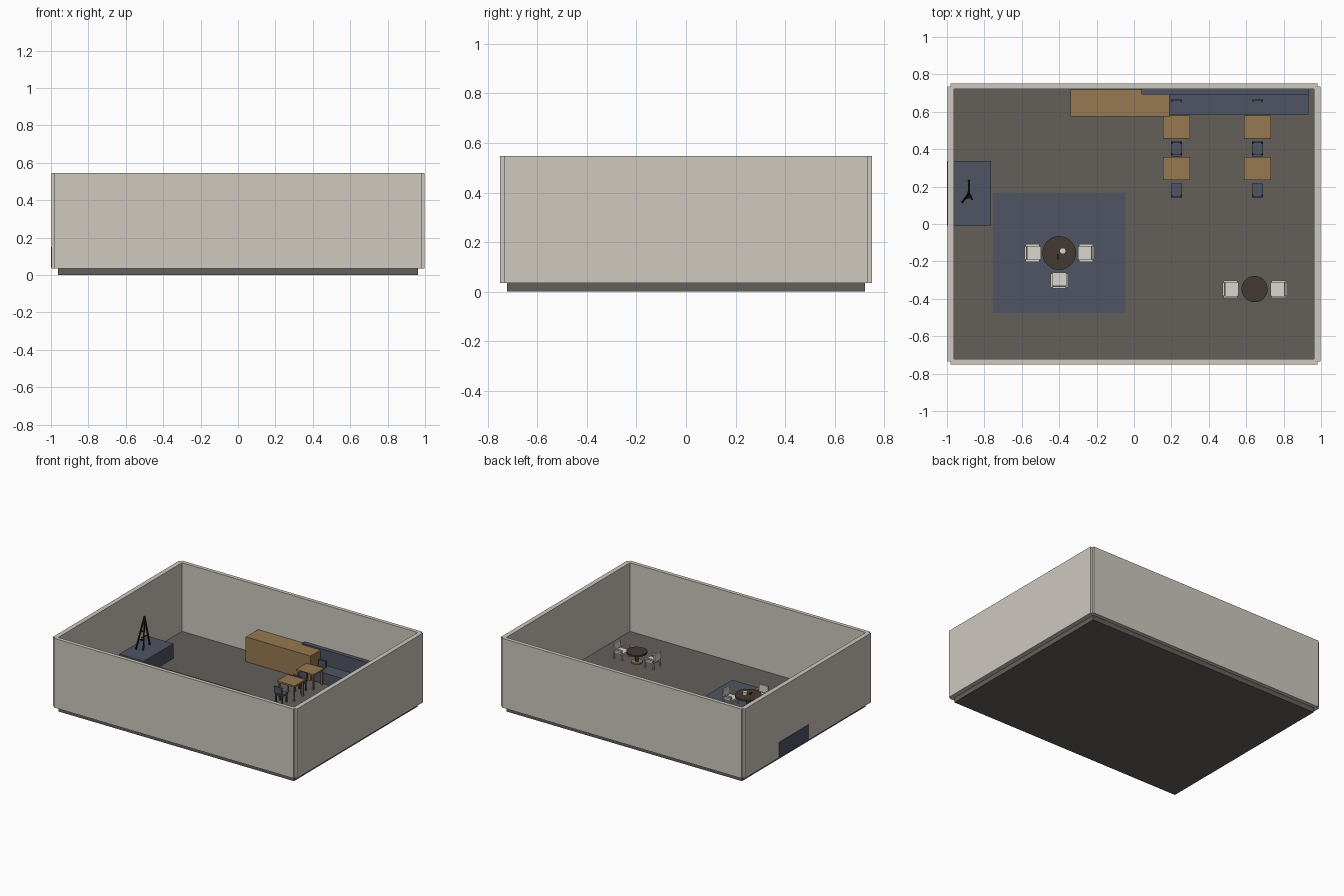
import bpy
import math
from mathutils import Vector, Matrix

if "Cube" in bpy.data.objects:
    bpy.data.objects.remove(bpy.data.objects["Cube"])


def material(name, rgb):
    m = bpy.data.materials.new(name)
    m.diffuse_color = (*rgb, 1)
    m.use_nodes = True
    m.node_tree.nodes["Principled BSDF"].inputs["Base Color"].default_value = m.diffuse_color
    return m


CREAM = material("cream wall", (0.62, 0.58, 0.52))
WHITE = material("off white", (0.70, 0.67, 0.61))
FLOOR = material("grey brown floor", (0.125, 0.115, 0.105))
WOOD = material("oak wood", (0.31, 0.19, 0.085))
BLUE = material("slate blue", (0.08, 0.09, 0.125))
BROWN = material("dark brown", (0.06, 0.042, 0.034))
BLACK = material("near black", (0.012, 0.01, 0.009))
FLOOR_Z = 0.04


def finish(name, mat):
    o = bpy.context.object
    o.name = name
    o.data.materials.append(mat)
    return o


def box(name, x, y, z, mat):
    """Box from three (low, high) ranges."""
    bpy.ops.mesh.primitive_cube_add(size=1)
    o = finish(name, mat)
    o.data.transform(Matrix.Translation([sum(r) / 2 for r in (x, y, z)])
                     @ Matrix.Diagonal((x[1] - x[0], y[1] - y[0], z[1] - z[0], 1)))
    return o


def disc(name, x, y, z, r, mat, sides=32):
    bpy.ops.mesh.primitive_cylinder_add(vertices=sides, radius=r, depth=z[1] - z[0],
                                        location=(x, y, sum(z) / 2))
    o = finish(name, mat)
    bpy.ops.object.shade_smooth_by_angle()
    return o


def stick(name, a, b, w, mat):
    """Square bar between two points."""
    a, b = Vector(a), Vector(b)
    bpy.ops.mesh.primitive_cube_add(size=1, location=(a + b) / 2)
    o = finish(name, mat)
    o.scale = (w, w, (b - a).length)
    o.rotation_euler = (b - a).to_track_quat('Z', 'Y').to_euler()
    return o


def group(name, parts, x, y, z, angle):
    """Join parts built at the origin and place them."""
    bpy.ops.object.select_all(action='DESELECT')
    for p in parts:
        p.select_set(True)
    bpy.context.view_layer.objects.active = parts[0]
    bpy.ops.object.join()
    o = bpy.context.object
    o.name = name
    o.location = (x, y, z)
    o.rotation_euler.z = angle


def legs(dx, dy, w, top, mat):
    h = w / 2
    return [box("leg", (sx * dx - h, sx * dx + h), (sy * dy - h, sy * dy + h), (0, top), mat)
            for sx in (-1, 1) for sy in (-1, 1)]


# Room shell
box("floor", (-0.963, 0.963), (-0.722, 0.722), (0, FLOOR_Z), FLOOR)
for s, side in ((-1, "front"), (1, "back")):
    box(side + "_wall", (-0.98, 0.98), sorted((s * 0.722, s * 0.75)), (0.035, 0.547), CREAM)
for s, side in ((-1, "left"), (1, "right")):
    box(side + "_wall", sorted((s * 0.963, s * 0.997)), (-0.735, 0.735), (0.035, 0.547), CREAM)

# Rug, stage, counter and wall bench
box("rug", (-0.755, -0.045), (-0.475, 0.165), (FLOOR_Z, 0.046), BLUE)
box("stage", (-1.0, -0.765), (-0.008, 0.337), (FLOOR_Z, 0.15), BLUE)
box("counter", (-0.34, 0.19), (0.575, 0.718), (FLOOR_Z, 0.222), WOOD)
box("bench_seat", (0.04, 0.933), (0.585, 0.72), (FLOOR_Z, 0.12), BLUE)
box("bench_back", (0.04, 0.933), (0.692, 0.726), (FLOOR_Z, 0.232), BLUE)

# Easel on the stage
apex = Vector((-0.882, 0.168, 0.385))
feet = [Vector(p) for p in ((-0.917, 0.118, 0.15), (-0.867, 0.134, 0.15), (-0.882, 0.23, 0.15))]
for i, f in enumerate(feet):
    stick(f"easel_leg_{i}", f, apex, 0.009, BLACK)
for i, t in enumerate((0.3, 0.55)):
    stick(f"easel_bar_{i}", feet[0].lerp(apex, t), feet[1].lerp(apex, t), 0.008, BLACK)
stick("easel_brace", feet[2].lerp(apex, 0.35), (feet[0] + feet[1]).lerp(2 * apex, 0.35) / 2,
      0.007, BLACK)


# Dining tables with a chair on both sides
def dining_table(x, y):
    parts = [box("top", (-0.072, 0.072), (-0.062, 0.062), (0.108, 0.12), WOOD)]
    parts += legs(0.06, 0.05, 0.01, 0.11, WOOD)
    group("dining_table", parts, x, y, FLOOR_Z, 0)


def dining_chair(x, y, angle):
    parts = [box("seat", (-0.03, 0.03), (-0.03, 0.035), (0.058, 0.068), BLUE),
             box("back", (-0.03, 0.03), (-0.041, -0.031), (0.08, 0.128), BLUE)]
    parts += legs(0.025, 0.026, 0.008, 0.06, BLUE)
    for s in (-1, 1):
        parts.append(stick("post", (s * 0.024, -0.027, 0.06), (s * 0.024, -0.036, 0.1), 0.007, BLUE))
    group("dining_chair", parts, x, y, FLOOR_Z, angle)


for x in (0.227, 0.66):
    for y in (0.518, 0.296):
        dining_table(x, y)
        dining_chair(x, y - 0.115, 0)
        dining_chair(x, y + 0.108, math.pi)


# Lounge: round pedestal tables with armchairs
def round_table(x, y, r, top, base):
    disc("round_table_base", x, y, (base, base + 0.01), r * 0.55, WOOD)
    disc("round_table_post", x, y, (base + 0.01, top - 0.01), r * 0.16, BROWN, 16)
    disc("round_table_top", x, y, (top - 0.012, top), r, BROWN)


def armchair(x, y, angle, base):
    parts = [box("seat", (-0.036, 0.036), (-0.032, 0.042), (0.04, 0.055), WHITE),
             box("back", (-0.036, 0.036), (-0.045, -0.034), (0.055, 0.108), WHITE)]
    parts += legs(0.038, 0.034, 0.009, 0.045, WHITE)
    for s in (-1, 1):
        parts.append(box("arm", sorted((s * 0.036, s * 0.047)), (-0.04, 0.036), (0.07, 0.078), WHITE))
        for y0 in (-0.034, 0.03):
            parts.append(box("arm_post", sorted((s * 0.037, s * 0.045)),
                             (y0 - 0.004, y0 + 0.004), (0.04, 0.072), WHITE))
    group("armchair", parts, x, y, base, angle)


Q = math.pi / 2
round_table(-0.4, -0.155, 0.09, 0.155, 0.046)
armchair(-0.54, -0.155, -Q, 0.046)
armchair(-0.258, -0.155, Q, 0.046)
armchair(-0.4, -0.3, 0, 0.046)
round_table(0.645, -0.348, 0.07, 0.122, FLOOR_Z)
armchair(0.518, -0.348, -Q, FLOOR_Z)
armchair(0.772, -0.348, Q, FLOOR_Z)

# Tabletop items
disc("cup", -0.381, -0.144, (0.155, 0.175), 0.017, WHITE, 20)
box("small_tray", (-0.411, -0.401), (-0.19, -0.16), (0.155, 0.161), BLACK)
